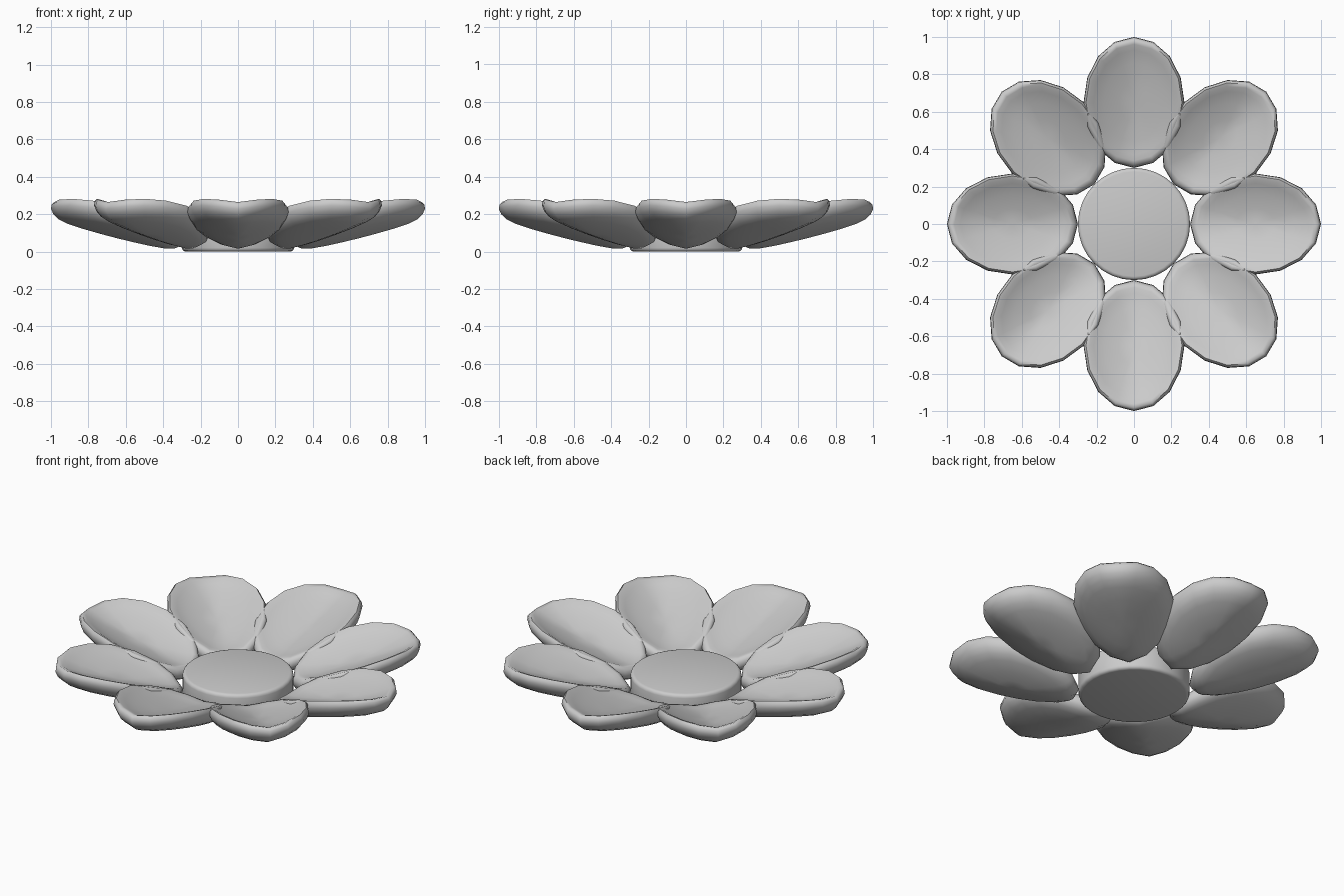
import bpy, bmesh
from math import sin, cos, pi

if "Cube" in bpy.data.objects:
    bpy.data.objects.remove(bpy.data.objects["Cube"])

N = 16  # sides of each petal outline


def finish(bm, name, angle):
    bmesh.ops.recalc_face_normals(bm, faces=bm.faces)
    me = bpy.data.meshes.new(name)
    bm.to_mesh(me)
    bm.free()
    ob = bpy.data.objects.new(name, me)
    bpy.context.collection.objects.link(ob)
    bpy.context.view_layer.objects.active = ob
    ob.select_set(True)
    bpy.ops.object.shade_smooth_by_angle(angle=angle)
    ob.select_set(False)
    return ob


def petal_point(r, a, off):
    # oval outline, rising outwards and folded up along its sides
    x, y = 0.65 + 0.35 * r * cos(a), 0.27 * r * sin(a)
    u = x - 0.3
    z = 0.05 + 0.17 * u + 0.12 * u * u + 0.53 * abs(y) ** 1.4 + off
    return x, y, max(z, 0.0)


def make_petal(name):
    # cross-section: (fraction of outline, offset from middle surface)
    section = [(0.25, -0.052), (0.5, -0.052), (0.75, -0.05), (0.88, -0.042),
               (0.96, -0.025), (1.0, 0.0), (0.99, 0.025), (0.95, 0.043),
               (0.89, 0.045), (0.8, 0.04), (0.6, 0.037), (0.3, 0.035)]
    bm = bmesh.new()
    rings = [[bm.verts.new(petal_point(r, 2 * pi * i / N, o)) for i in range(N)]
             for r, o in section]
    for lo, hi in zip(rings, rings[1:]):
        for i in range(N):
            j = (i + 1) % N
            bm.faces.new((lo[i], lo[j], hi[j], hi[i]))
    for ring, off in ((rings[0], -0.052), (rings[-1], 0.035)):
        c = bm.verts.new(petal_point(0, 0, off))
        for i in range(N):
            bm.faces.new((c, ring[i], ring[(i + 1) % N]))
    return finish(bm, name, pi / 3)


# Eight petals around the centre
first = make_petal("petal_1")
for k in range(1, 8):
    p = first.copy()
    p.name = f"petal_{k + 1}"
    p.rotation_euler[2] = k * pi / 4
    bpy.context.collection.objects.link(p)

# Round centre disc with softened edges
bm = bmesh.new()
bmesh.ops.create_cone(bm, cap_ends=True, segments=32, radius1=0.3, radius2=0.3, depth=0.15)
bmesh.ops.translate(bm, verts=bm.verts, vec=(0, 0, 0.075))
rim = [e for e in bm.edges if abs(e.verts[0].co.z - e.verts[1].co.z) < 0.01]
bmesh.ops.bevel(bm, geom=rim, offset=0.02, segments=3, profile=0.5, affect='EDGES')
finish(bm, "centre_disc", pi / 4)
